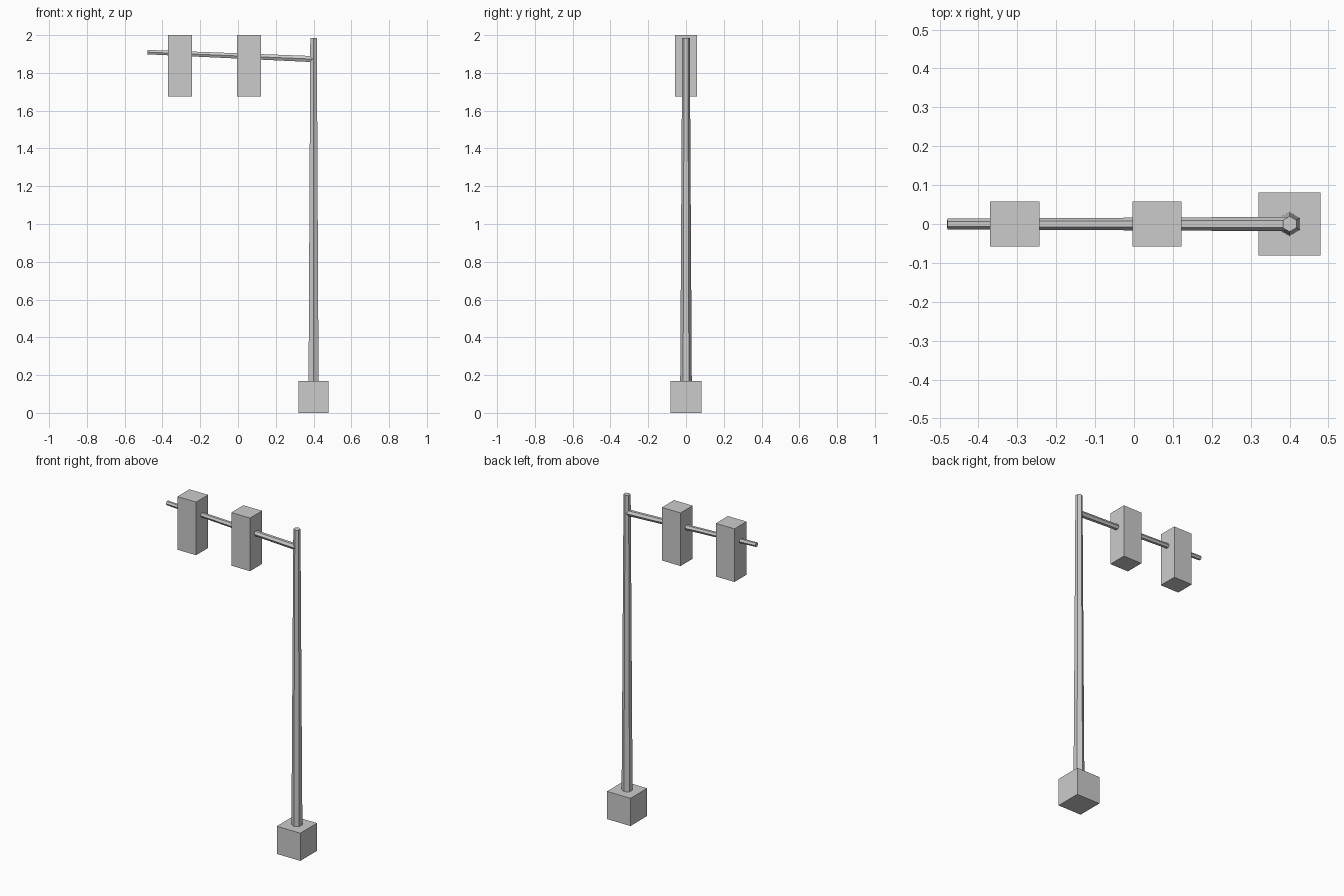
import bpy
from math import pi
from mathutils import Vector, Matrix

cube = bpy.data.objects.get("Cube")
if cube:
    bpy.data.objects.remove(cube, do_unlink=True)

# One plain grey for the whole model
grey = bpy.data.materials.new("light_grey")
grey.use_nodes = True
colour = (0.6, 0.6, 0.6, 1)
grey.diffuse_color = colour
grey.node_tree.nodes["Principled BSDF"].inputs["Base Color"].default_value = colour


def finish(name):
    obj = bpy.context.object
    obj.name = name
    obj.data.materials.append(grey)
    return obj


def box(name, centre, size):
    bpy.ops.mesh.primitive_cube_add(size=1, location=centre)
    obj = finish(name)
    obj.data.transform(Matrix.Diagonal((*size, 1)))


def hex_tube(name, start, end, r_start, r_end, turn=0):
    """Tapered six-sided tube between two points, corners facing front and back."""
    start, end = Vector(start), Vector(end)
    axis = end - start
    bpy.ops.mesh.primitive_cone_add(vertices=6, radius1=r_start, radius2=r_end,
                                    depth=axis.length, location=(start + end) / 2)
    obj = finish(name)
    # Aim the tube by tilting in the x-z plane
    tilt = Vector((0, 0, 1)).rotation_difference(axis.normalized())
    obj.data.transform(tilt.to_matrix().to_4x4() @ Matrix.Rotation(turn, 4, "Z"))


# Footing and upright
POLE_X = 0.4
box("base_block", (POLE_X, 0, 0.085), (0.16, 0.162, 0.17))
hex_tube("pole", (POLE_X, 0, 0.1), (POLE_X, 0, 1.985), 0.031, 0.02)

# Arm rising slightly away from the pole
hex_tube("arm", (POLE_X, 0, 1.873), (-0.48, 0, 1.91), 0.0185, 0.0135)

# Two signal housings hanging on the arm
for name, x in (("inner_signal_box", 0.059), ("outer_signal_box", -0.307)):
    box(name, (x, 0, 1.837), (0.127, 0.117, 0.326))
